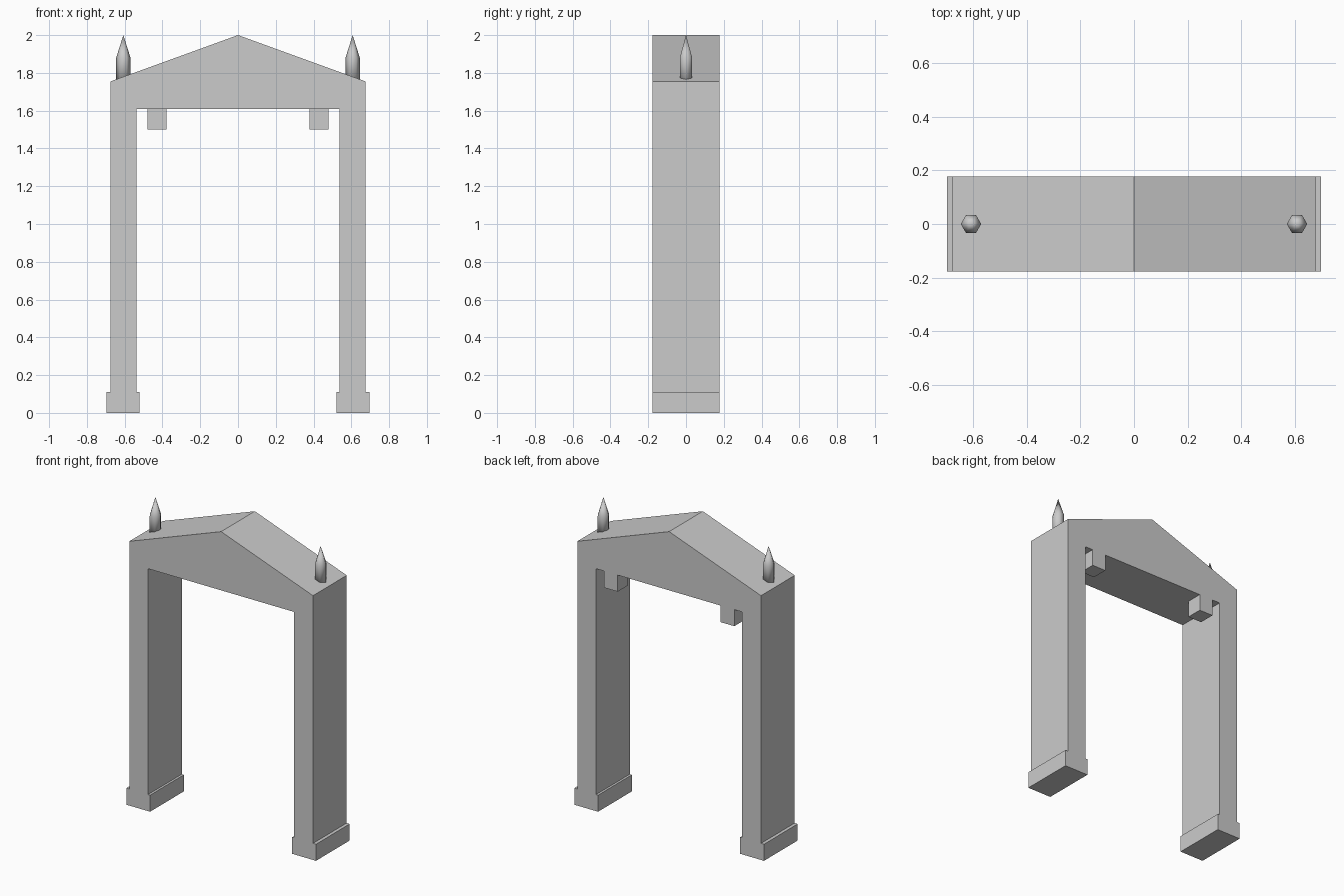
import bpy, bmesh, math

if "Cube" in bpy.data.objects:
    bpy.data.objects.remove(bpy.data.objects["Cube"])

D = 0.177  # half depth


def finish(name, bm, smooth=False):
    bmesh.ops.recalc_face_normals(bm, faces=bm.faces)
    for f in bm.faces:
        f.smooth = smooth
    me = bpy.data.meshes.new(name)
    bm.to_mesh(me)
    bm.free()
    ob = bpy.data.objects.new(name, me)
    bpy.context.collection.objects.link(ob)
    return ob


def extrude_profile(name, pts, y0, y1):
    bm = bmesh.new()
    face = bm.faces.new([bm.verts.new((x, y0, z)) for x, z in pts])
    new = bmesh.ops.extrude_face_region(bm, geom=[face])["geom"]
    verts = [v for v in new if isinstance(v, bmesh.types.BMVert)]
    bmesh.ops.translate(bm, verts=verts, vec=(0, y1 - y0, 0))
    return finish(name, bm)


def spike(name, x):
    # six-sided shaft with a pointed tip
    bm = bmesh.new()
    rings = []
    for z in (1.75, 1.88):
        rings.append([bm.verts.new((x + 0.038 * math.cos(k * math.pi / 3),
                                    0.038 * math.sin(k * math.pi / 3), z))
                      for k in range(6)])
    tip = bm.verts.new((x, 0, 2.0))
    for k in range(6):
        n = (k + 1) % 6
        bm.faces.new((rings[0][k], rings[0][n], rings[1][n], rings[1][k]))
        bm.faces.new((rings[1][k], rings[1][n], tip))
    bm.faces.new(rings[0][::-1])
    return finish(name, bm, True)


# gabled arch with flush post feet, right half mirrored to the left
half = [(0.537, 1.61), (0.537, 0.11), (0.522, 0.11), (0.522, 0),
        (0.697, 0), (0.697, 0.11), (0.675, 0.11), (0.675, 1.755)]
outline = half + [(0, 2.0)] + [(-x, z) for x, z in reversed(half)]
extrude_profile("gabled_arch", outline, -D, D)

# hanging blocks under the rear edge of the beam, and roof spikes
for side, s in (("left", -1), ("right", 1)):
    a, b = 0.378 * s, 0.479 * s
    extrude_profile("hanging_block_" + side,
                    [(a, 1.5), (b, 1.5), (b, 1.61), (a, 1.61)], D - 0.108, D)
    spike("roof_spike_" + side, 0.607 * s)
